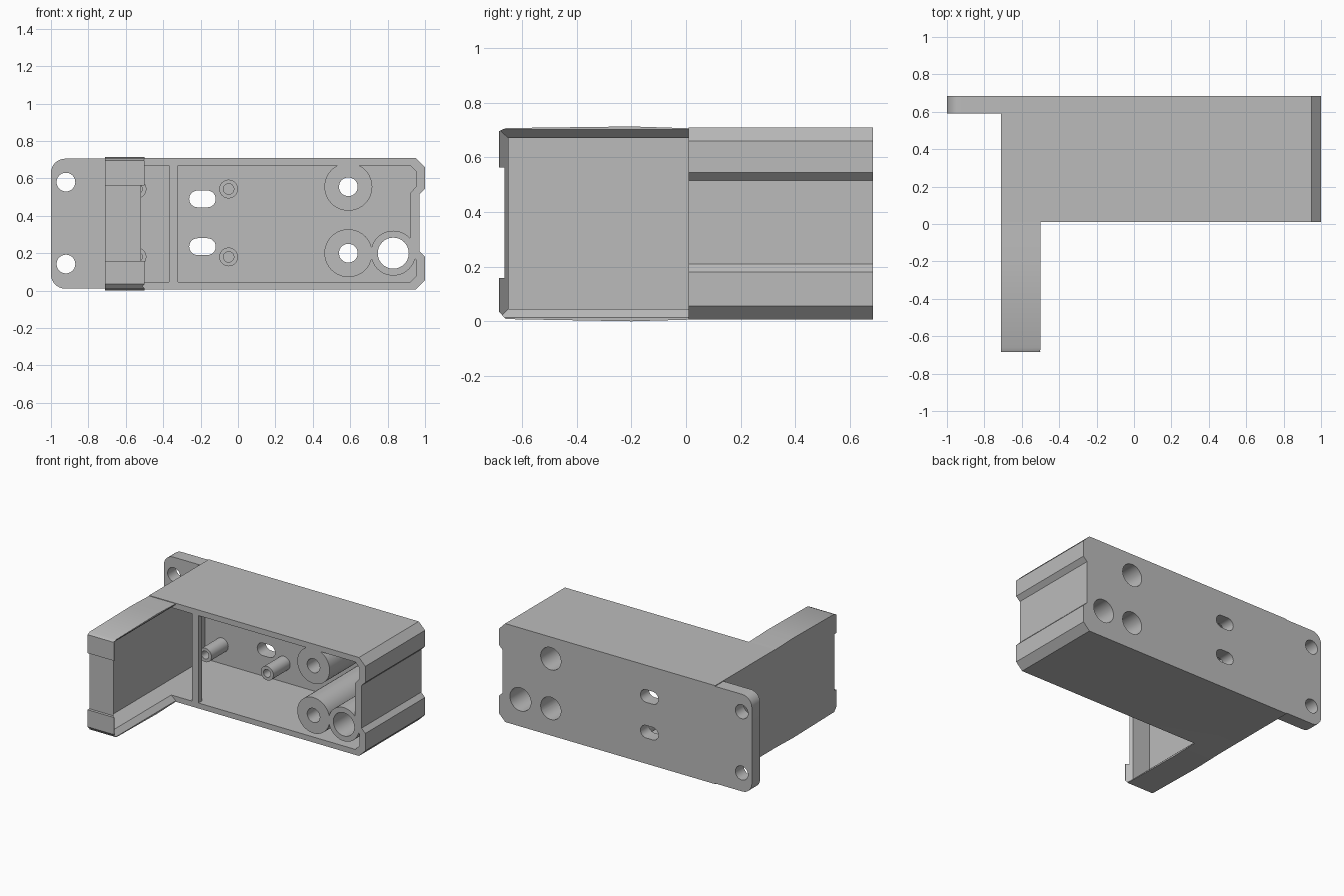
import bpy, bmesh
from math import pi, cos, sin

cube = bpy.data.objects.get("Cube")
if cube:
    bpy.data.objects.remove(cube)

grey = bpy.data.materials.new("plain grey")
grey.use_nodes = True
grey.diffuse_color = (0.5, 0.5, 0.5, 1)
grey.node_tree.nodes["Principled BSDF"].inputs["Base Color"].default_value = (0.5, 0.5, 0.5, 1)


def loft(name, ring_a, ring_b):
    """Closed solid between two matching rings of points."""
    bm = bmesh.new()
    a = [bm.verts.new(p) for p in ring_a]
    b = [bm.verts.new(p) for p in ring_b]
    bm.faces.new(a)
    bm.faces.new(b[::-1])
    for i in range(len(a)):
        j = (i + 1) % len(a)
        bm.faces.new((a[i], b[i], b[j], a[j]))
    bmesh.ops.recalc_face_normals(bm, faces=bm.faces)
    mesh = bpy.data.meshes.new(name)
    bm.to_mesh(mesh)
    bm.free()
    mesh.materials.append(grey)
    obj = bpy.data.objects.new(name, mesh)
    bpy.context.collection.objects.link(obj)
    return obj


def along_y(name, xz, y0, y1):
    return loft(name, [(x, y0, z) for x, z in xz], [(x, y1, z) for x, z in xz])


def along_x(name, yz, x0, x1):
    return loft(name, [(x0, y, z) for y, z in yz], [(x1, y, z) for y, z in yz])


def rect(a0, a1, b0, b1):
    return [(a0, b0), (a1, b0), (a1, b1), (a0, b1)]


def arc(cx, cz, r, start, end, n):
    return [(cx + r * cos(start + (end - start) * i / n),
             cz + r * sin(start + (end - start) * i / n)) for i in range(n + 1)]


def rod(name, x, z, r, y0, y1):
    return along_y(name, arc(x, z, r, 0, 2 * pi, 40)[:-1], y0, y1)


def combine(target, tool, operation):
    mod = target.modifiers.new("combine", 'BOOLEAN')
    mod.operation, mod.object, mod.solver = operation, tool, 'EXACT'
    bpy.context.view_layer.objects.active = target
    bpy.ops.object.modifier_apply(modifier=mod.name)
    bpy.data.objects.remove(tool)


FRONT, BACK, FLOOR = 0.01, 0.685, 0.59
LOW, HIGH = 0.006, 0.71

# Main box with a grooved, chamfered end
casing = along_y("casing", [
    (-0.71, LOW), (0.95, LOW), (1, 0.056), (1, 0.18), (0.97, 0.21),
    (0.97, 0.515), (1, 0.545), (1, 0.66), (0.95, HIGH), (-0.71, HIGH)], FRONT, BACK)

# Slightly bowed side arm with chamfered front corners
combine(casing, along_x("side_arm", [
    (-0.685, 0.036), (-0.66, 0.008), (-0.2, 0), (0.05, 0.007),
    (0.05, 0.705), (-0.2, 0.713), (-0.66, 0.707), (-0.685, 0.695)], -0.71, -0.5), 'UNION')

# Mounting tab with rounded outer corners
tab = (arc(-0.925, HIGH - 0.08, 0.075, pi / 2, pi, 8)
       + arc(-0.925, LOW + 0.08, 0.075, pi, 1.5 * pi, 8)
       + [(-0.6, LOW + 0.005), (-0.6, HIGH - 0.005)])
combine(casing, along_y("mounting_tab", tab, FLOOR, BACK), 'UNION')

# Hollow interior of box and arm
combine(casing, along_y("box_cavity", [
    (-0.675, 0.045), (0.92, 0.045), (0.955, 0.08), (0.955, 0.16), (0.92, 0.2),
    (0.92, 0.52), (0.955, 0.56), (0.955, 0.635), (0.92, 0.67), (-0.675, 0.67)],
    -0.1, FLOOR), 'DIFFERENCE')
combine(casing, along_x("arm_cavity", rect(-0.65, 0.2, 0.045, 0.67), -0.675, -0.45), 'DIFFERENCE')

# Bevelled rim around the arm opening
inner, outer = rect(-0.65, FRONT, 0.045, 0.67), rect(-0.684, FRONT, 0.012, 0.702)
combine(casing, loft("arm_rim_bevel", [(-0.535, y, z) for y, z in inner],
                     [(-0.499, y, z) for y, z in outer]), 'DIFFERENCE')

# Shallow notch across the arm end
combine(casing, along_x("arm_end_notch", rect(-0.8, -0.665, 0.158, 0.563), -0.8, -0.4), 'DIFFERENCE')

# Divider post in the box opening
combine(casing, along_y("divider_post", rect(-0.37, -0.32, 0.03, 0.69), FRONT, 0.05), 'UNION')

# Large screw bosses and small standoffs
for x, z, r in ((0.59, 0.555, 0.128), (0.59, 0.2, 0.128), (0.83, 0.2, 0.12)):
    combine(casing, rod("screw_boss", x, z, r, FRONT, 0.63), 'UNION')
for x in (-0.05, -0.54):
    for z in (0.18, 0.543):
        combine(casing, rod("standoff", x, z, 0.05, 0.4, 0.63), 'UNION')
        combine(casing, rod("standoff_hole", x, z, 0.028, 0.3, 0.58), 'DIFFERENCE')

# Through holes, with wider recesses from the back
for x, z, r in ((0.59, 0.555, 0.05), (0.59, 0.2, 0.05), (0.83, 0.2, 0.083),
                (-0.92, 0.58, 0.05), (-0.92, 0.142, 0.05)):
    combine(casing, rod("through_hole", x, z, r, -0.1, 0.8), 'DIFFERENCE')
for z in (0.555, 0.2):
    combine(casing, rod("screw_recess", 0.59, z, 0.08, 0.2, 0.8), 'DIFFERENCE')

# Rounded slots in the back wall
for z in (0.49, 0.235):
    slot = (arc(-0.216, z, 0.045, pi / 2, 1.5 * pi, 12)
            + arc(-0.164, z, 0.045, -pi / 2, pi / 2, 12))
    combine(casing, along_y("slot", slot, 0.5, 0.8), 'DIFFERENCE')

# Smooth the round walls, keep the flat edges sharp
bpy.ops.object.select_all(action='DESELECT')
casing.select_set(True)
bpy.context.view_layer.objects.active = casing
bpy.ops.object.shade_smooth_by_angle(angle=0.5)
